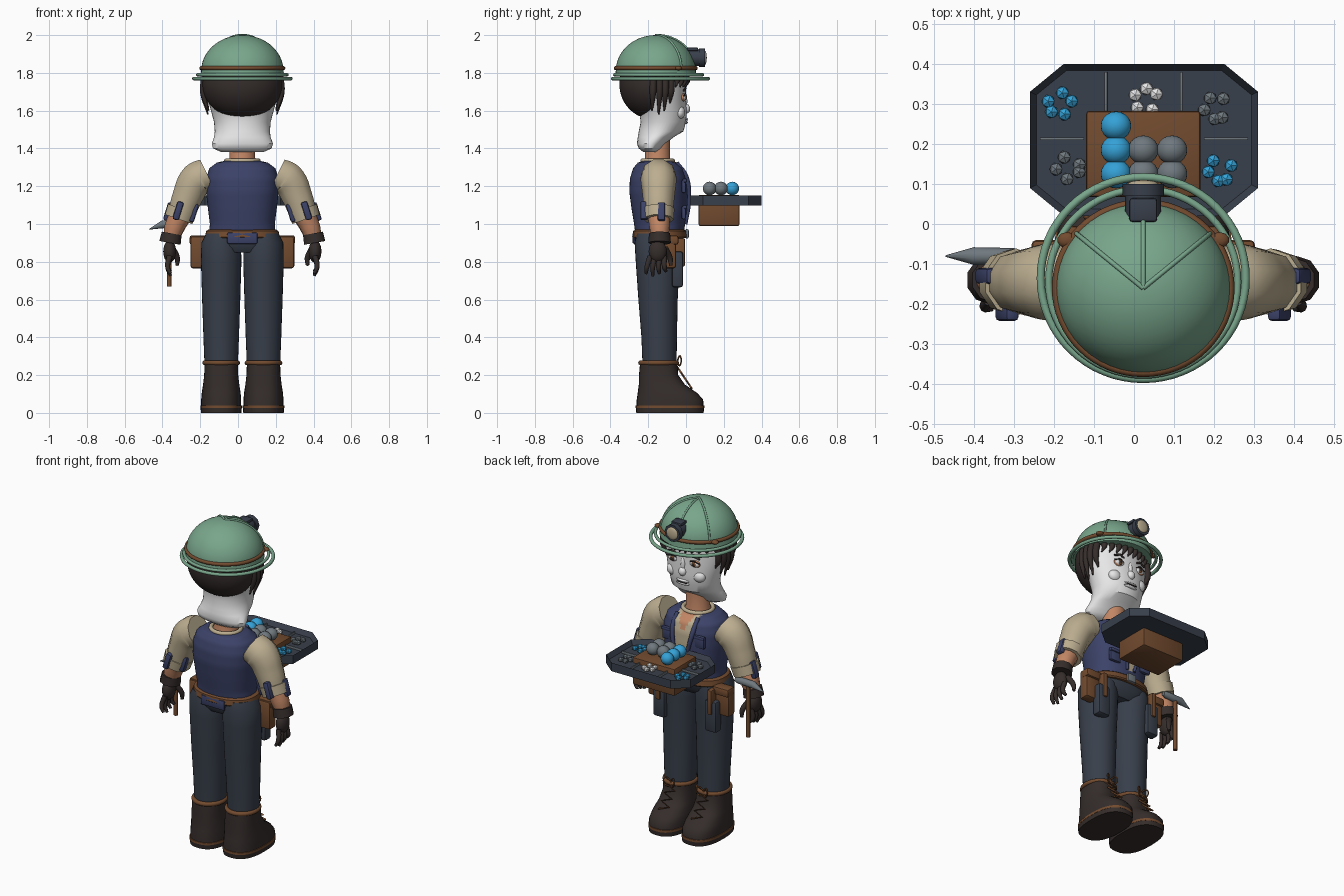
import bpy, bmesh, math, random
from mathutils import Vector, Matrix

random.seed(4)
if "Cube" in bpy.data.objects:
    bpy.data.objects.remove(bpy.data.objects["Cube"])

CX = 0.023   # body centre line


def material(name, *rgb):
    m = bpy.data.materials.new(name)
    m.use_nodes = True
    m.diffuse_color = (*rgb, 1)
    m.node_tree.nodes["Principled BSDF"].inputs["Base Color"].default_value = (*rgb, 1)
    return m


GREEN = material("helmet green", .19, .38, .26)
BROWN = material("leather brown", .17, .07, .028)
WHITE = material("pale white", .8, .8, .8)
DARK = material("dark brown", .035, .026, .024)
BEIGE = material("shirt beige", .5, .42, .28)
SKIN = material("warm skin", .54, .24, .13)
NAVY = material("vest navy", .045, .055, .14)
SLATE = material("dark slate", .04, .05, .07)
BLUE = material("bright blue", .035, .36, .68)
GRAY = material("stone gray", .16, .19, .21)


def finish(name, bm, mats, smooth=True):
    bmesh.ops.recalc_face_normals(bm, faces=bm.faces)
    me = bpy.data.meshes.new(name)
    bm.to_mesh(me)
    bm.free()
    ob = bpy.data.objects.new(name, me)
    bpy.context.collection.objects.link(ob)
    for m in mats if isinstance(mats, list) else [mats]:
        me.materials.append(m)
    if smooth:
        bpy.ops.object.select_all(action="DESELECT")
        ob.select_set(True)
        bpy.context.view_layer.objects.active = ob
        bpy.ops.object.shade_smooth_by_angle(angle=math.radians(40))
    return ob


def loft(name, rings, mat, n=32, e=1.0, rule=None):
    """Skin rings of (cx, cy, z, rx, ry); e < 1 squares the section."""
    bm = bmesh.new()
    loops = []
    for cx, cy, z, rx, ry in rings:
        loop = []
        for i in range(n):
            a = 2 * math.pi * i / n
            c, s = math.cos(a), math.sin(a)
            loop.append(bm.verts.new((cx + rx * math.copysign(abs(c) ** e, c),
                                      cy + ry * math.copysign(abs(s) ** e, s), z)))
        loops.append(loop)
    for a, b in zip(loops, loops[1:]):
        for i in range(n):
            bm.faces.new((a[i], a[(i + 1) % n], b[(i + 1) % n], b[i]))
    bm.faces.new(loops[0])
    bm.faces.new(loops[-1])
    if rule:
        for f in bm.faces:
            f.material_index = rule(f.calc_center_median())
    return finish(name, bm, mat)


def ball(name, loc, size, mat, sub=3, smooth=True, keep_behind=None):
    bm = bmesh.new()
    bmesh.ops.create_icosphere(bm, subdivisions=sub, radius=1,
                               matrix=Matrix.Translation(loc) @ Matrix.Diagonal((*size, 1)))
    if keep_behind is not None:
        bmesh.ops.bisect_plane(bm, geom=bm.verts[:] + bm.edges[:] + bm.faces[:],
                               plane_co=(0, keep_behind, 0), plane_no=(0, 1, 0), clear_outer=True)
        bmesh.ops.holes_fill(bm, edges=bm.edges)
    return finish(name, bm, mat, smooth)


def box(name, loc, size, mat, bevel=.008, tilt=0):
    bm = bmesh.new()
    bmesh.ops.create_cube(bm, size=1, matrix=Matrix.Translation(loc) @ Matrix.Rotation(tilt, 4, "Y")
                          @ Matrix.Diagonal((*size, 1)))
    bmesh.ops.bevel(bm, geom=bm.edges[:], offset=bevel, segments=2, affect="EDGES", profile=.5)
    return finish(name, bm, mat)


def tube(name, pts, radii, mat, cyclic=False, res=6, poly=False):
    """Round tube through pts, with one radius or one per point."""
    if not isinstance(radii, (list, tuple)):
        radii = [radii] * len(pts)
    cu = bpy.data.curves.new(name, "CURVE")
    cu.dimensions, cu.bevel_depth, cu.bevel_resolution = "3D", 1, 3
    cu.use_fill_caps, cu.resolution_u = True, res
    sp = cu.splines.new("POLY" if poly else "BEZIER")
    points = sp.points if poly else sp.bezier_points
    points.add(len(pts) - 1)
    for p, co, r in zip(points, pts, radii):
        p.co = (*co, 1) if poly else co
        p.radius = r
        if not poly:
            p.handle_left_type = p.handle_right_type = "AUTO"
    sp.use_cyclic_u = cyclic
    tmp = bpy.data.objects.new("temp", cu)
    bpy.context.collection.objects.link(tmp)
    bm = bmesh.new()
    bm.from_mesh(tmp.evaluated_get(bpy.context.evaluated_depsgraph_get()).to_mesh())
    bpy.data.objects.remove(tmp)
    bmesh.ops.remove_doubles(bm, verts=bm.verts, dist=1e-5)
    return finish(name, bm, mat)


def ring(name, cx, cy, z, rx, ry, r, mat, n=32):
    turns = [2 * math.pi * i / n for i in range(n)]
    return tube(name, [(cx + rx * math.cos(a), cy + ry * math.sin(a), z) for a in turns], r, mat, True, 2)


# Helmet: dome, leather band, open brim rings and ridges
HY = -.16
dome = [(CX, HY, 1.78, .222, .215), (CX, HY, 1.81, .218, .212)]
for i in range(1, 12):
    t = math.radians(i * 8)
    dome.append((CX, HY, 1.81 + .19 * math.sin(t), .218 * math.cos(t), .212 * math.cos(t)))
loft("helmet_dome", dome, GREEN, 48)
ring("helmet_band", CX, HY, 1.825, .217, .211, .011, BROWN)
ring("brim_upper_ring", CX, -.145, 1.79, .236, .232, .009, GREEN)
ring("brim_outer_ring", CX, -.135, 1.77, .256, .252, .010, GREEN)
for d in (40, 90, 140):
    dx, dy = math.cos(math.radians(d)), math.sin(math.radians(d))
    arc = [math.radians(90 - k * 12) for k in range(8)]
    tube("helmet_ridge", [(CX + .219 * math.cos(t) * dx, HY + .213 * math.cos(t) * dy, 1.81 + .191 * math.sin(t))
                          for t in arc], .006, GREEN)
for s in (-1, 1):
    ball("band_clip", (CX + s * .19, -.04, 1.825), (.025, .02, .012), BROWN, 2)

# Headlamp
tube("lamp_body", [(CX, .0, 1.88), (CX, .075, 1.88)], .045, SLATE, poly=True)
tube("lamp_bezel", [(CX, .07, 1.88), (CX, .1, 1.88)], .052, SLATE, poly=True)
ball("lamp_lens", (CX, .1, 1.88), (.038, .01, .038), BEIGE)
box("lamp_cap", (CX, .035, 1.925), (.07, .06, .02), SLATE)

# Head and face
loft("head", [(CX, -.19, 1.38, .11, .035), (CX, -.19, 1.40, .155, .06), (CX, -.185, 1.425, .162, .075),
              (CX, -.16, 1.46, .15, .095), (CX, -.132, 1.49, .146, .118), (CX, -.12, 1.54, .15, .12),
              (CX, -.122, 1.60, .166, .127), (CX, -.14, 1.66, .183, .138), (CX, -.15, 1.73, .195, .15),
              (CX, -.155, 1.80, .19, .15)], WHITE, 40)
ball("nose", (CX, .0, 1.61), (.024, .022, .026), WHITE)
ball("nose_bridge", (CX, -.005, 1.65), (.014, .012, .045), WHITE)
for z in (1.555, 1.537):
    ball("lip", (CX, -.005, z), (.045, .016, .009), WHITE, 2)
box("mouth_line", (CX, .0075, 1.546), (.07, .006, .004), DARK, .001)
for s in (-1, 1):
    x = CX + s * .072
    ball("cheek", (x + s * .015, -.035, 1.59), (.04, .03, .035), WHITE)
    ball("eye_rim", (x, -.016, 1.67), (.036, .012, .022), SKIN)
    ball("eye_white", (x, -.012, 1.67), (.031, .012, .018), WHITE)
    ball("iris", (x, -.005, 1.67), (.015, .009, .016), BROWN, 2)
    ball("pupil", (x, .001, 1.67), (.008, .005, .009), DARK, 2)
    lid = [(x + k * .018, -.003 - abs(k) * .004, 1.69 - abs(k) * .006) for k in (-2, -1, 0, 1, 2)]
    tube("eyelash", lid, .004, DARK)
    tube("eyebrow", [(px, py, pz + .028) for px, py, pz in lid], .006, DARK)

# Hair: back cap, side locks and fringe
ball("hair_back", (CX, -.175, 1.74), (.212, .178, .185), DARK, 4, keep_behind=-.185)
for s in (-1, 1):
    for y, end in ((-.175, 1.6), (-.14, 1.58), (-.11, 1.6), (-.08, 1.64)):
        x = CX + s * (.195 - max(0, y + .12) * .5)
        tube("side_lock", [(x, y, 1.8), (x + s * .012, y, 1.7), (x - s * .012, y - .005, end)],
             [.02, .018, .004], DARK)
for k in range(9):
    x = -.12 + k * .036
    y = -.005 - 2.6 * (x - CX) ** 2
    tube("fringe_lock", [(x, y - .01, 1.8), (x + .006, y + .012, 1.765), (x + .02, y + .004, 1.725)],
         [.02, .016, .003], DARK)

# Neck and torso; the vest front opens on the shirt
loft("neck", [(CX, -.15, 1.3, .085, .08), (CX, -.15, 1.35, .068, .066), (CX, -.15, 1.45, .066, .066)], SKIN)
ring("shirt_collar", CX, -.15, 1.335, .085, .08, .012, BEIGE)


def vest_colour(c):
    dx = abs(c.x - CX)
    if c.y < -.1 or c.z < 1.0:
        return 0
    if c.z > 1.24 and dx < (c.z - 1.24) * .5:
        return 2
    return 1 if dx < .02 + (c.z - 1.0) * .16 else 0


profile = [(.96, .175, .13, -.14), (1.0, .172, .135, -.14), (1.08, .182, .148, -.14), (1.17, .192, .155, -.145),
           (1.24, .192, .152, -.145), (1.295, .175, .135, -.145), (1.325, .135, .105, -.15), (1.335, .09, .075, -.15)]
rings = []
for a, b in zip(profile, profile[1:]):
    for k in range(4):
        z, rx, ry, cy = (u + (v - u) * k / 4 for u, v in zip(a, b))
        rings.append((CX, cy, z, rx, ry))
loft("vest", rings, [NAVY, BEIGE, SKIN], 96, .88, vest_colour)
for s in (-1, 1):
    tube("vest_lapel", [(CX + s * .07, -.05, 1.325), (CX + s * .068, .0, 1.25), (CX + s * .045, .017, 1.13),
                        (CX + s * .025, .0, 1.0)], [.012, .014, .01, .008], NAVY)
    for z in (1.06, 1.2):
        box("vest_pocket", (CX + s * .105, -.012, z), (.075, .022, .07), NAVY)
        box("pocket_flap", (CX + s * .105, -.006, z + .03), (.082, .024, .022), NAVY)
box("vest_tail", (CX, -.275, .925), (.16, .016, .06), NAVY)

# Belt with pouches and holsters
loft("belt", [(CX, -.14, .925, .192, .14), (CX, -.14, .932, .198, .145), (CX, -.14, .962, .192, .14),
              (CX, -.14, .97, .18, .13)], BROWN, 40, .85)
box("buckle", (CX, .005, .948), (.06, .02, .05), GRAY)
for s in (-1, 1):
    box("belt_pouch", (CX + s * .225, -.085, .85), (.1, .065, .17), BROWN, .014)
    box("pouch_flap", (CX + s * .225, -.075, .915), (.108, .07, .05), BROWN, .012)
    box("holster", (CX + s * .175, -.045, .76), (.08, .06, .19), SLATE, .014)
    box("holster_strap", (CX + s * .175, -.03, .85), (.03, .05, .15), BROWN)

# Trousers and boots
loft("trouser_seat", [(CX, -.15, .85, .15, .09), (CX, -.145, .89, .2, .122), (CX, -.14, .95, .185, .13)], SLATE, e=.85)
for s in (-1, 1):
    x = CX + s * .112
    loft("trouser_leg", [(x, -.14, .25, .088, .09), (x, -.142, .4, .094, .094), (x, -.148, .6, .101, .104),
                         (x, -.15, .8, .107, .116), (x, -.15, .9, .105, .122), (x, -.15, .95, .08, .11)], SLATE)
    for k in range(3):
        tube("trouser_crease", [(x + a * .07, -.065 - abs(a) * .035, .37 + k * .06 + a * .012)
                                for a in (-.8, 0, .6)], .004, SLATE)
    loft("boot", [(x, -.085, .03, .106, .178), (x, -.085, .07, .106, .176), (x, -.098, .105, .103, .158),
                  (x, -.128, .15, .096, .122), (x, -.145, .2, .09, .104), (x, -.145, .265, .088, .098)], DARK, e=.8)
    loft("boot_sole", [(x, -.085, .0, .107, .178), (x, -.085, .026, .109, .181)], DARK, e=.8)
    loft("boot_welt", [(x, -.085, .026, .110, .182), (x, -.085, .04, .110, .182)], BROWN, e=.8)
    ring("boot_cuff", x, -.145, .265, .087, .095, .013, BROWN)
    tube("boot_lace", [(x + (-1) ** k * .032, .03 - k * .0135, .13 + k * .02) for k in range(8)], .005, BROWN, poly=True)
    for a in (-1, 1):
        tube("lace_loop", [(x, -.045, .28), (x + a * .03, -.03, .3), (x + a * .015, -.035, .25), (x, -.045, .28)],
             .004, BROWN)

# Arms: open sleeve, rolled cuff, forearm, glove
for s in (-1, 1):
    def at(dx, y, z):
        return (CX + s * dx, y, z)
    tube("sleeve", [at(.185, -.145, 1.262), at(.24, -.145, 1.235), at(.292, -.145, 1.14), at(.325, -.145, 1.04)],
         [.092, .096, .084, .074], BEIGE)
    tube("sleeve_roll", [at(.318, -.145, 1.08), at(.337, -.145, 1.025)], [.084, .08], BEIGE, poly=True)
    for dx, y, z in ((.39, -.13, 1.065), (.26, -.18, 1.06), (.34, -.222, 1.07)):
        box("sleeve_patch", at(dx, y, z), (.035, .04, .1), NAVY, .01, -s * .3)
    tube("forearm", [at(.325, -.145, 1.05), at(.36, -.14, .98), at(.378, -.14, .91)], [.06, .054, .042], SKIN)
    tube("glove_cuff", [at(.374, -.14, .95), at(.383, -.14, .9)], [.056, .06], DARK, poly=True)
    ball("palm", at(.385, -.15, .855), (.034, .048, .06), DARK)
    for k in range(4):
        y = -.19 + k * .025
        tube("finger", [at(.385, y, .83), at(.395, y * 1.25 + .03, .77), at(.38, y * 1.4 + .055, .725 + .012 * abs(k - 1))],
             [.015, .013, .008], DARK)
    tube("thumb", [at(.37, -.11, .87), at(.345, -.085, .82), at(.345, -.08, .78)], [.018, .015, .009], DARK)

# Hand pick
tube("pick_handle", [(-.365, -.08, .67), (-.365, -.08, 1.0)], .012, BROWN, poly=True)
tube("pick_head", [(-.28, -.08, 1.0), (-.3, -.08, 1.0), (-.4, -.08, .998), (-.47, -.08, .972)],
     [.012, .02, .022, .002], GRAY, poly=True)

# Tray: octagon with a recessed floor
bm = bmesh.new()
outline = [(x * sx, y * sy) for sx, sy, flip in ((1, 1, 0), (-1, 1, 1), (-1, -1, 0), (1, -1, 1))
           for x, y in (((.285, .12), (.2, .19)) if not flip else ((.2, .19), (.285, .12)))]
base = bm.faces.new([bm.verts.new((CX + .002 + x, .21 + y, 1.098)) for x, y in outline])
top = bmesh.ops.extrude_face_region(bm, geom=[base])["geom"]
bmesh.ops.translate(bm, vec=(0, 0, .052), verts=[v for v in top if isinstance(v, bmesh.types.BMVert)])
lid = max(bm.faces, key=lambda f: f.calc_center_median().z)
bmesh.ops.inset_region(bm, faces=[lid], thickness=.018)
bmesh.ops.translate(bm, vec=(0, 0, -.028), verts=lid.verts)
finish("tray", bm, SLATE, False)
box("tray_box", (CX, .175, 1.072), (.285, .215, .165), BROWN)
for x in (-.07, .118):
    box("tray_divider", (x, .33, 1.128), (.007, .1, .014), GRAY, .001)
for x in (-.18, .23):
    box("tray_divider", (x, .213, 1.128), (.11, .007, .014), GRAY, .001)

# Ore balls in the box and faceted gem clusters on the tray
for x, mat in ((-.045, BLUE), (.023, GRAY), (.095, GRAY)):
    for y in (.125, .185, .245)[:3 if mat is BLUE else 2]:
        ball("ore_ball", (x, y, 1.188), (.038, .036, .036), mat)
for x, y, mat in ((-.185, .3, BLUE), (.215, .135, BLUE), (.03, .31, WHITE), (.205, .29, GRAY), (-.165, .14, GRAY)):
    for k in range(5):
        a = k * 1.26 + random.random()
        ball("gem", (x + .03 * math.cos(a), y + .028 * math.sin(a), 1.137), (.018, .018, .015), mat, 1, False)
